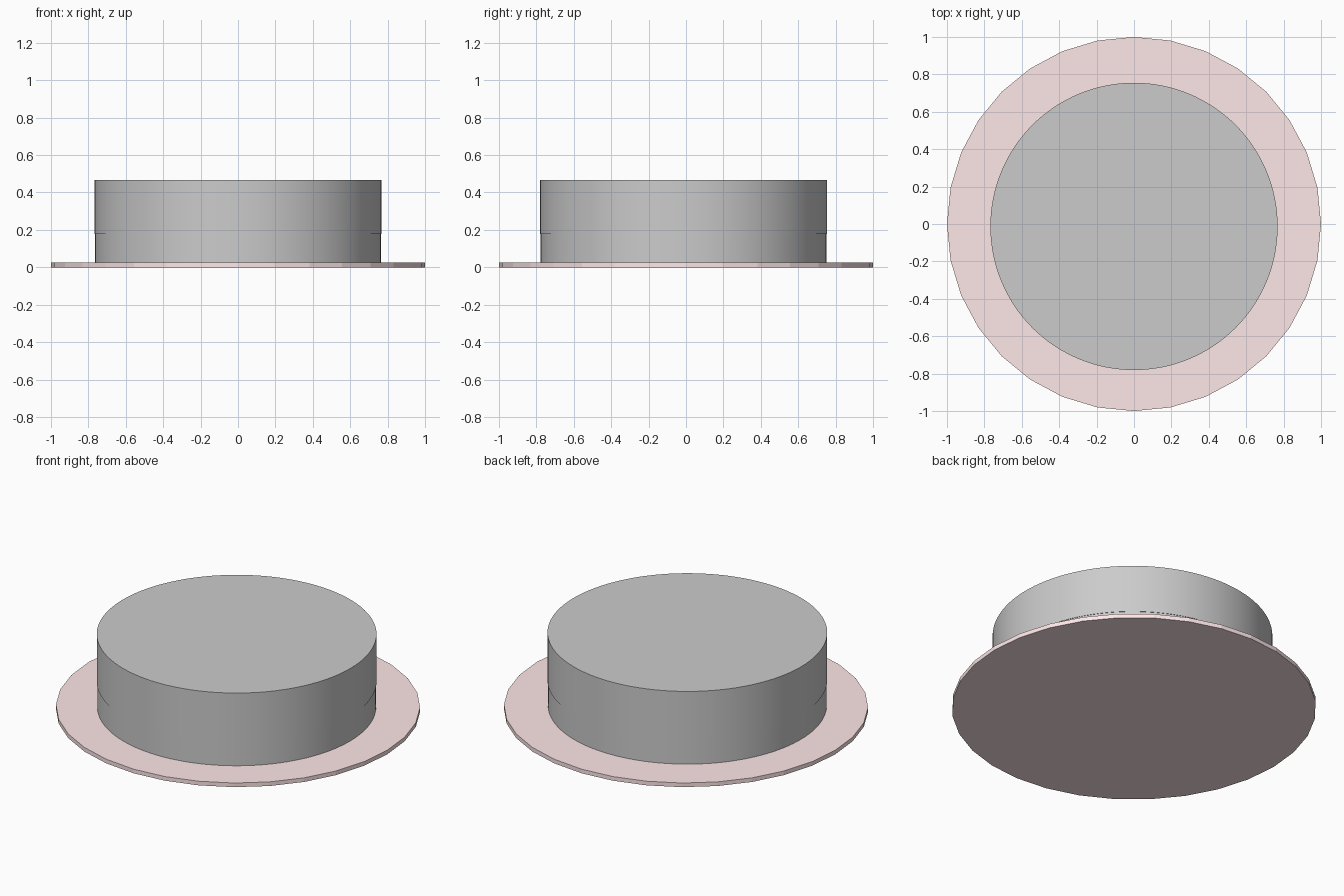
import bpy, bmesh, math

if "Cube" in bpy.data.objects:
    bpy.data.objects.remove(bpy.data.objects["Cube"])

CENTER_Y = -0.013   # the dish sits slightly off the plate centre


def revolve(name, profile, segments, y=0.0):
    """Spin an (r, z) profile that starts and ends on the axis into a closed solid."""
    bm = bmesh.new()
    rings = []
    for r, z in profile:
        if r == 0:
            rings.append([bm.verts.new((0, y, z))])
        else:
            rings.append([bm.verts.new((r * math.cos(2 * math.pi * i / segments),
                                        y + r * math.sin(2 * math.pi * i / segments), z))
                          for i in range(segments)])
    for a, b in zip(rings, rings[1:]):
        for i in range(segments):
            j = (i + 1) % segments
            if len(a) == 1:
                bm.faces.new((a[0], b[j], b[i]))
            elif len(b) == 1:
                bm.faces.new((a[i], a[j], b[0]))
            else:
                bm.faces.new((a[i], a[j], b[j], b[i]))
    bmesh.ops.recalc_face_normals(bm, faces=bm.faces)
    mesh = bpy.data.meshes.new(name)
    bm.to_mesh(mesh)
    bm.free()
    obj = bpy.data.objects.new(name, mesh)
    bpy.context.collection.objects.link(obj)
    return obj


def smooth(obj):
    bpy.ops.object.select_all(action='DESELECT')
    obj.select_set(True)
    bpy.context.view_layer.objects.active = obj
    bpy.ops.object.shade_smooth_by_angle(angle=math.radians(30))


# thin pink base plate, 32 flat sides
plate = revolve("base_plate", [(0, 0), (1, 0), (1, 0.025), (0, 0.025)], 32)
pink = bpy.data.materials.new("pale_pink")
pink.diffuse_color = (1.0, 0.8, 0.81, 1)
pink.use_nodes = True
pink.node_tree.nodes["Principled BSDF"].inputs["Base Color"].default_value = pink.diffuse_color
plate.data.materials.append(pink)

# round dish, open inside, standing on the plate
dish = revolve("dish", [(0, 0.025), (0.765, 0.025), (0.765, 0.405),
                        (0.74, 0.405), (0.74, 0.235), (0, 0.235)], 128, CENTER_Y)
smooth(dish)

# shallow lid fitting over the dish
lid = revolve("lid", [(0, 0.467), (0.768, 0.467), (0.768, 0.178),
                      (0.7655, 0.178), (0.7655, 0.407), (0, 0.407)], 128, CENTER_Y)
smooth(lid)
